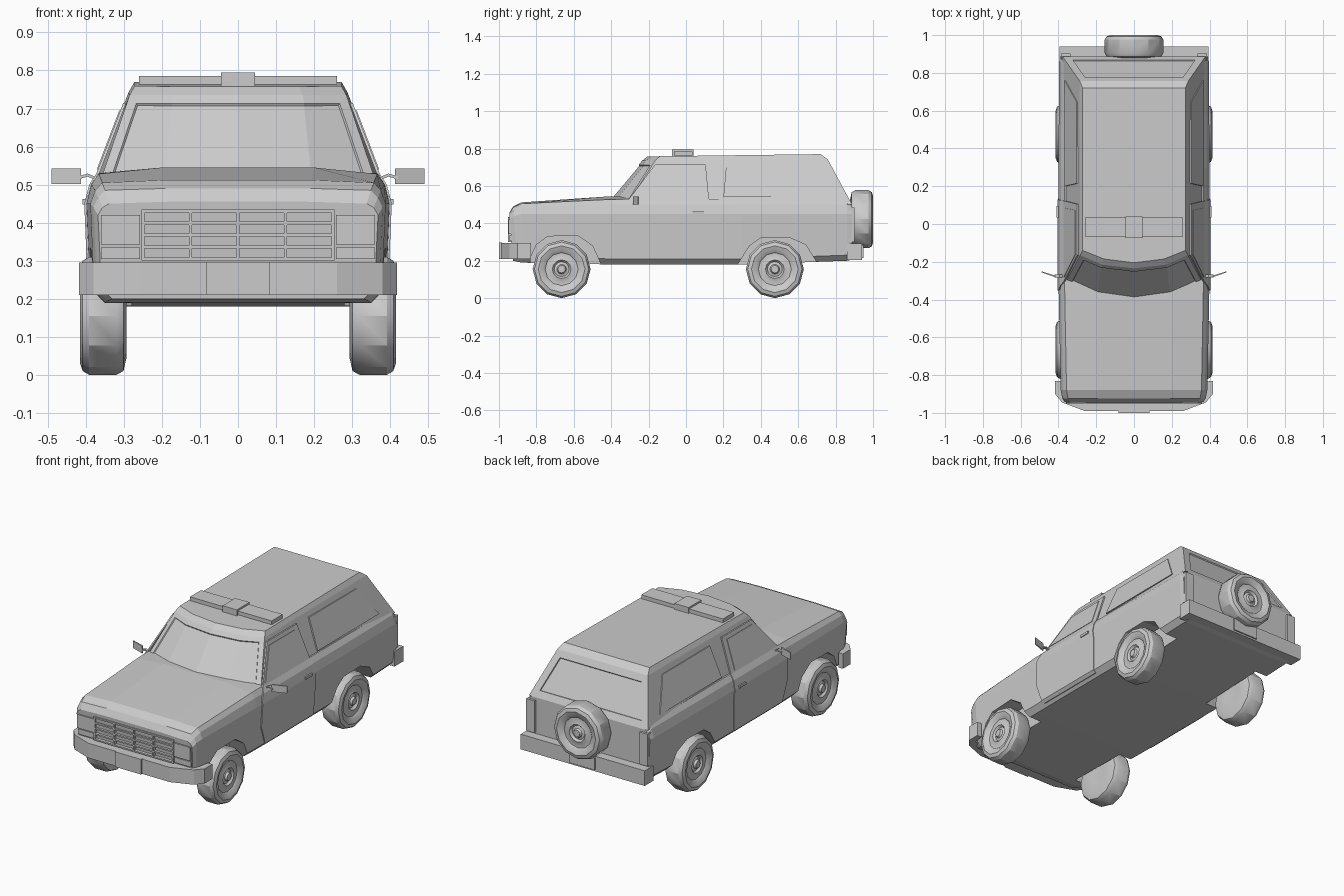
import bpy, bmesh
from math import cos, sin, pi, radians
from mathutils import Vector, Matrix

cube = bpy.data.objects.get("Cube")
if cube:
    bpy.data.objects.remove(cube, do_unlink=True)

grey = bpy.data.materials.new("plain_grey")
grey.use_nodes = True
grey.diffuse_color = (0.6, 0.6, 0.6, 1)
grey.node_tree.nodes["Principled BSDF"].inputs["Base Color"].default_value = (0.6, 0.6, 0.6, 1)


def finish(name, bm):
    bmesh.ops.recalc_face_normals(bm, faces=bm.faces)
    mesh = bpy.data.meshes.new(name)
    bm.to_mesh(mesh)
    bm.free()
    mesh.materials.append(grey)
    ob = bpy.data.objects.new(name, mesh)
    bpy.context.collection.objects.link(ob)
    return ob


def loft(bm, rings):
    """Skin closed rings of equal length and cap both ends."""
    loops = [[bm.verts.new(p) for p in ring] for ring in rings]
    n = len(loops[0])
    for a, b in zip(loops, loops[1:]):
        for i in range(n):
            bm.faces.new((a[i], a[(i + 1) % n], b[(i + 1) % n], b[i]))
    bm.faces.new(loops[0])
    bm.faces.new(loops[-1])


def box(name, x0, x1, y0, y1, z0, z1):
    bm = bmesh.new()
    loft(bm, [[(x0, y0, z), (x1, y0, z), (x1, y1, z), (x0, y1, z)] for z in (z0, z1)])
    return finish(name, bm)


def mirrored(half):
    """Complete a right half outline that starts and ends at x = 0."""
    return half + [(-p[0],) + tuple(p[1:]) for p in reversed(half) if p[0] > 0]


# Body side shape: height and half width
SIDE = [(.18, .36), (.21, .39), (.45, .40), (.50, .387), (.53, .368), (.74, .288)]


def side_x(z):
    for (za, xa), (zb, xb) in zip(SIDE, SIDE[1:]):
        if z <= zb:
            return xa + (xb - xa) * (z - za) / (zb - za)
    return SIDE[-1][1]


def side_panel(name, outline, lift):
    """Thin plate that follows the body side, on both sides."""
    for s, side in ((1, "left"), (-1, "right")):
        bm = bmesh.new()
        bm.faces.new([bm.verts.new((0, y, z)) for y, z in outline])
        for z, _ in SIDE[1:-1]:
            bmesh.ops.bisect_plane(bm, geom=bm.verts[:] + bm.edges[:] + bm.faces[:],
                                   plane_co=(0, 0, z), plane_no=(0, 0, 1))
        for v in bm.verts:
            v.co.x = s * (side_x(v.co.z) - .004)
        ext = bmesh.ops.extrude_face_region(bm, geom=bm.faces[:])
        for v in ext["geom"]:
            if isinstance(v, bmesh.types.BMVert):
                v.co.x += s * (lift + .004)
        finish(side + "_" + name, bm)


# Lower body: station y, width factor, floor, belt, shoulder, hood edge, crown
stations = [
    (-.945, .92, .20, .42, .44, .45, .455),
    (-.925, .95, .195, .44, .465, .485, .49),
    (-.88, .97, .19, .45, .485, .505, .512),
    (-.40, .995, .18, .45, .50, .528, .545),
    (-.25, 1, .18, .45, .50, .53, .54),
    (.30, 1, .18, .45, .50, .53, .53),
    (.86, .99, .20, .45, .50, .525, .525),
    (.888, .98, .205, .45, .485, .50, .50)]
rings = []
for y, w, floor, belt, shoulder, edge, crown in stations:
    half = [(0, floor), (.36 * w, floor), (.39 * w, floor + .03), (.40 * w, belt),
            (.387 * w, shoulder), (.368 * w, edge), (.2 * w, crown), (0, crown)]
    lean = .08 if y < -.9 else 0
    rings.append([(x, y + (crown - z) * lean, z) for x, z in mirrored(half)])
bm = bmesh.new()
loft(bm, rings)
body = finish("lower_body", bm)

# Wheel arches cut through the sides
front_arch = [(-.84, .1), (-.83, .22), (-.80, .285), (-.74, .33), (-.58, .335),
              (-.50, .28), (-.45, .17), (-.44, .1)]
rear_arch = [(.26, .1), (.27, .17), (.34, .28), (.40, .322), (.55, .325),
             (.64, .285), (.70, .19), (.71, .1)]
for outline in (front_arch, rear_arch):
    for s in (1, -1):
        bm = bmesh.new()
        loft(bm, [[(s * x, y, z) for y, z in outline] for x in (.28, .5)])
        cutter = finish("arch_cutter", bm)
        cutter.hide_render = True
        mod = body.modifiers.new("arch", "BOOLEAN")
        mod.operation, mod.solver, mod.object = "DIFFERENCE", "EXACT", cutter
        bpy.context.view_layer.objects.active = body
        bpy.ops.object.modifier_apply(modifier=mod.name)
        bpy.data.objects.remove(cutter, do_unlink=True)

# Cabin with curved windshield, sloped tailgate and recessed glass
base = [(0, -.43, .50), (.2, -.40, .50), (.365, -.315, .50), (.379, .888, .50), (0, .888, .50)]
head = [(0, -.235, .735), (.17, -.215, .735), (.285, -.165, .735), (.288, .758, .742), (0, .758, .742)]
roof = [(0, -.205), (.16, -.185), (.272, -.14), (.272, .72), (0, .72)]
roof = [(x, y, .758 + .012 * (y + .2) / .92) for x, y in roof]
bm = bmesh.new()
loft(bm, [mirrored(r) for r in (base, head, roof)])
bmesh.ops.recalc_face_normals(bm, faces=bm.faces)
slopes = [f for f in bm.faces if abs(f.normal.y) > .4 and f.calc_center_median().z < .7]
front = [f for f in slopes if f.normal.y < 0]
back = [f for f in slopes if f.normal.y > 0]
for glass, rim in ((front, .028), (back, .04)):
    bmesh.ops.inset_region(bm, faces=glass, thickness=rim, depth=0, use_even_offset=True)
    bmesh.ops.inset_region(bm, faces=glass, thickness=.003, depth=-.006)
finish("cabin", bm)

# Doors and side glass
side_panel("door", [(-.35, .47), (-.355, .32), (-.31, .195), (.125, .195),
                    (.135, .40), (.105, .715), (-.165, .715)], .004)
side_panel("door_window", [(-.28, .54), (.085, .54), (.072, .695), (-.16, .695)], .007)
side_panel("rear_window", [(.20, .54), (.76, .54), (.645, .71), (.215, .71)], .004)

# Front bumper
outline = mirrored([(0, -.99), (.26, -.99), (.38, -.945), (.418, -.90), (.418, -.83),
                    (.39, -.83), (.38, -.89), (0, -.91)])
bm = bmesh.new()
loft(bm, [[(x, y, z) for x, y in outline] for z in (.21, .295)])
finish("front_bumper", bm)
box("front_plate", -.083, .083, -1, -.985, .21, .297)

# Rear bumper and plate
box("rear_bumper", -.395, .395, .86, .94, .205, .292)
box("rear_plate", -.08, .08, .935, .948, .215, .285)

# Grille bars, headlights and indicators
for i in range(5):
    x = -.25 + i * .125
    z = .304 + i * .0315
    box("grille_upright", x - .004, x + .004, -.951, -.92, .30, .434)
    box("grille_bar", -.25, .25, -.951, -.92, z - .004, z + .004)
for s, side in ((1, "left"), (-1, "right")):
    a, b = sorted((s * .257, s * .36))
    box(side + "_headlight", a, b, -.95, -.88, .342, .42)
    box(side + "_indicator", a, b, -.944, -.88, .305, .335)
    a, b = sorted((s * .335, s * .387))
    box(side + "_tail_light", a, b, .86, .902, .30, .485)
    a, b = sorted((s * .39, s * .409))
    box(side + "_door_handle", a, b, .035, .095, .448, .462)
    # Mirror on a thin arm
    mirror = [(.412, -.284), (.49, -.256), (.49, -.25), (.412, -.275)]
    bm = bmesh.new()
    loft(bm, [[(s * x, y, z) for x, y in mirror] for z in (.502, .543)])
    finish(side + "_mirror", bm)
    bm = bmesh.new()
    loft(bm, [[(s * x, -.276 + dy, z + dz) for dy, dz in
               ((-.008, -.004), (.008, -.004), (.008, .004), (-.008, .004))]
              for x, z in ((.36, .51), (.395, .525), (.42, .518))])
    finish(side + "_mirror_arm", bm)

# Roof light bar
box("light_bar", -.26, .26, -.065, .035, .763, .785)
box("light_bar_centre", -.045, .045, -.075, .04, .755, .795)

# Wheels turned from one profile: radius, distance along the axle
TIRE = [(.02, .117), (.026, .105), (.04, .10), (.05, .112), (.07, .105), (.088, .105),
        (.097, .113), (.125, .122), (.145, .115), (.155, .098), (.155, .027),
        (.145, .008), (.11, 0), (.05, .006)]


def wheel(name, loc, turn):
    bm = bmesh.new()
    loft(bm, [[(x, r * sin(k * pi / 6), r * cos(k * pi / 6)) for k in range(12)] for r, x in TIRE])
    bm.transform(Matrix.Translation(Vector(loc)) @ Matrix.Rotation(radians(turn), 4, "Z"))
    ob = finish(name, bm)
    bpy.ops.object.select_all(action="DESELECT")
    ob.select_set(True)
    bpy.context.view_layer.objects.active = ob
    bpy.ops.object.shade_smooth_by_angle(angle=radians(29))


for y, end in ((-.665, "front"), (.475, "rear")):
    wheel(end + "_left_wheel", (.293, y, .155), 0)
    wheel(end + "_right_wheel", (-.293, y, .155), 180)
wheel("spare_wheel", (0, .878, .422), 90)
